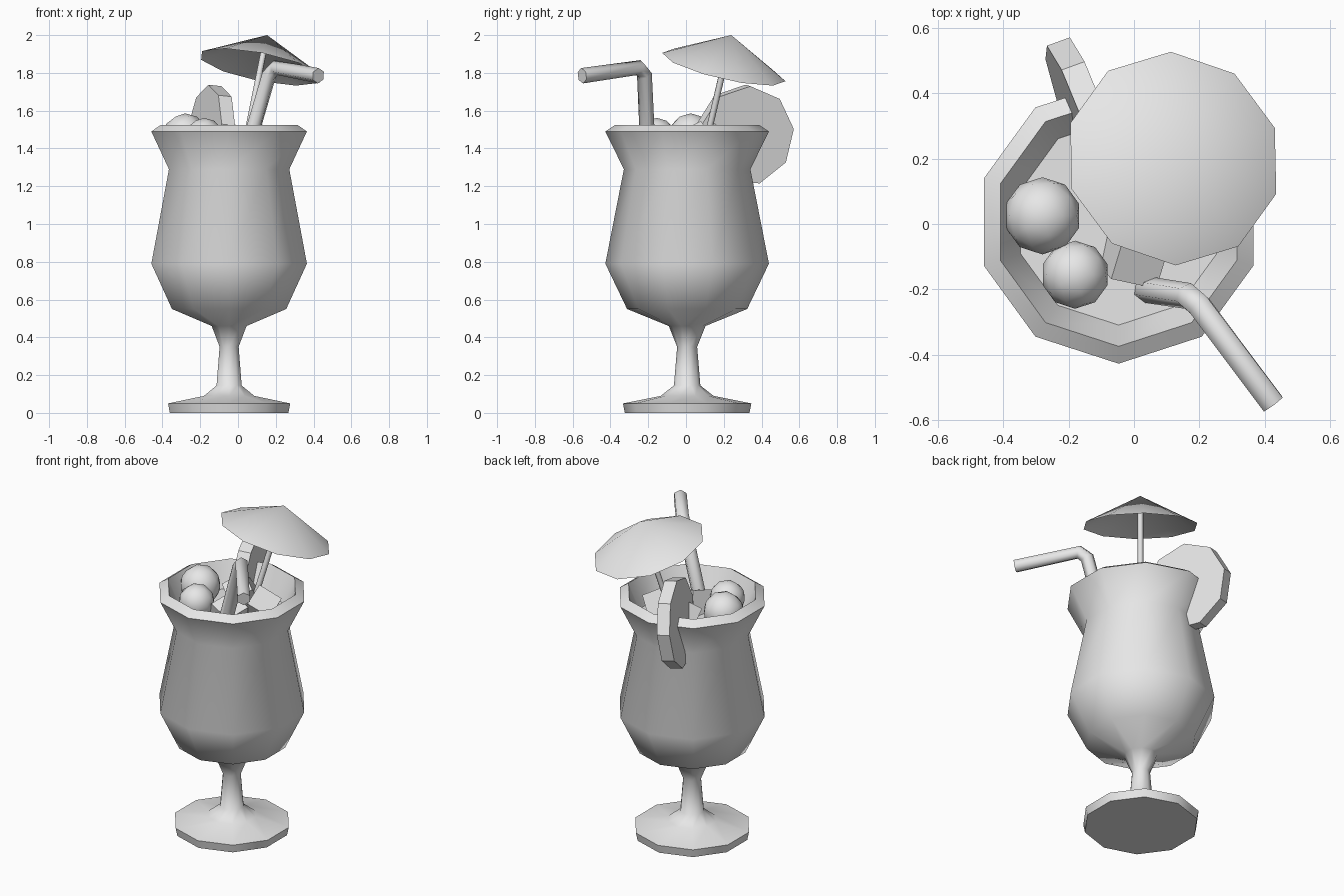
import bpy
import bmesh
from math import radians, sin, cos, tau
from mathutils import Vector, Matrix

if "Cube" in bpy.data.objects:
    bpy.data.objects.remove(bpy.data.objects["Cube"], do_unlink=True)

# One pale grey for every part
grey = bpy.data.materials.new("pale_grey")
grey.use_nodes = True
colour = (0.8, 0.8, 0.8, 1)
grey.diffuse_color = colour
grey.node_tree.nodes["Principled BSDF"].inputs["Base Color"].default_value = colour

AXIS = Vector((-0.047, 0.006, 0))   # centre line of the glass
SIDES = 10


def finish(obj, name, angle=None):
    obj.name = name
    obj.data.materials.clear()
    obj.data.materials.append(grey)
    if angle:
        bpy.ops.object.select_all(action="DESELECT")
        obj.select_set(True)
        bpy.context.view_layer.objects.active = obj
        bpy.ops.object.shade_smooth_by_angle(angle=radians(angle))
    return obj


def lathe(name, profile, matrix, angle):
    """Turn a (radius, height) profile; a zero radius closes to a point."""
    bm = bmesh.new()
    rings = []
    for r, z in profile:
        ring = []
        for k in range(SIDES if r else 1):
            a = tau * (k / SIDES - 0.25)
            ring.append(bm.verts.new((r * cos(a), r * sin(a), z)))
        rings.append(ring)
    for low, high in zip(rings, rings[1:]):
        for k in range(SIDES):
            n = (k + 1) % SIDES
            if len(low) == 1:
                bm.faces.new((low[0], high[n], high[k]))
            elif len(high) == 1:
                bm.faces.new((low[k], low[n], high[0]))
            else:
                bm.faces.new((low[k], low[n], high[n], high[k]))
    bm.transform(matrix)
    mesh = bpy.data.meshes.new(name)
    bm.to_mesh(mesh)
    bm.free()
    obj = bpy.data.objects.new(name, mesh)
    bpy.context.collection.objects.link(obj)
    return finish(obj, name, angle)


def tube(name, points, radius, resolution):
    curve = bpy.data.curves.new(name, "CURVE")
    curve.dimensions = "3D"
    curve.bevel_depth = radius
    curve.bevel_resolution = resolution
    curve.use_fill_caps = True
    spline = curve.splines.new("POLY")
    spline.points.add(len(points) - 1)
    for target, p in zip(spline.points, points):
        target.co = (*p, 1)
    obj = bpy.data.objects.new(name, curve)
    bpy.context.collection.objects.link(obj)
    bpy.ops.object.select_all(action="DESELECT")
    obj.select_set(True)
    bpy.context.view_layer.objects.active = obj
    bpy.ops.object.convert(target="MESH")
    return finish(bpy.context.object, name, 65)


# Stemmed glass: foot, stem, bowl, rim and inner lip
lathe("glass", [
    (0, 0), (0.33, 0), (0.34, 0.05), (0.14, 0.09), (0.07, 0.145),
    (0.053, 0.35), (0.097, 0.46), (0.318, 0.55), (0.433, 0.79),
    (0.335, 1.29), (0.433, 1.49), (0.38, 1.525), (0.315, 1.37),
], Matrix.Translation(AXIS), 50)

# Drink surface
lathe("drink", [(0.317, 1.37), (0, 1.37)], Matrix.Translation(AXIS), 30)

# Paper umbrella, tilted to the back and left
up = Vector((0.2, 0.234, 1)).normalized()
tilt = Vector((0, 0, 1)).rotation_difference(up).to_matrix().to_4x4()
base = Vector((0.12, 0.2, 1.831))
lathe("umbrella_canopy", [(0.335, 0), (0, 0.177)],
      Matrix.Translation(base) @ tilt, 50)
tube("umbrella_stick", [base - up * 0.49, base + up * 0.165], 0.017, 1)

# Bent straw
tube("straw", [(0.035, -0.2, 1.35), (0.165, -0.22, 1.79),
               (0.2, -0.25, 1.828), (0.425, -0.55, 1.785)], 0.041, 1)

# Round fruit
for name, spot, radius in (("large_berry", (-0.28, 0.025, 1.468), 0.118),
                           ("small_berry", (-0.18, -0.155, 1.458), 0.104)):
    bpy.ops.mesh.primitive_ico_sphere_add(subdivisions=2, radius=radius, location=spot)
    finish(bpy.context.object, name, 40)

# Ice cubes
for i, (spot, turn) in enumerate((((0, -0.09, 1.4), (14, 20, -12)),
                                  ((0.12, 0.06, 1.42), (30, 28, 20)),
                                  ((-0.06, 0.13, 1.43), (25, -30, 40)))):
    bpy.ops.mesh.primitive_cube_add(size=0.15, location=spot,
                                    rotation=[radians(t) for t in turn])
    finish(bpy.context.object, f"ice_cube_{i + 1}")

# Fruit slice hooked over the back of the rim
bpy.ops.mesh.primitive_cylinder_add(vertices=9, radius=0.265, depth=0.075)
fruit = bpy.context.object
fruit.matrix_world = (Matrix.Translation((-0.145, 0.31, 1.47))
                      @ Matrix.Rotation(radians(20), 4, "Z")
                      @ Matrix.Rotation(radians(84 + 12), 4, "Y")
                      @ Matrix.Rotation(radians(8), 4, "Z"))
finish(fruit, "fruit_slice", 30)
